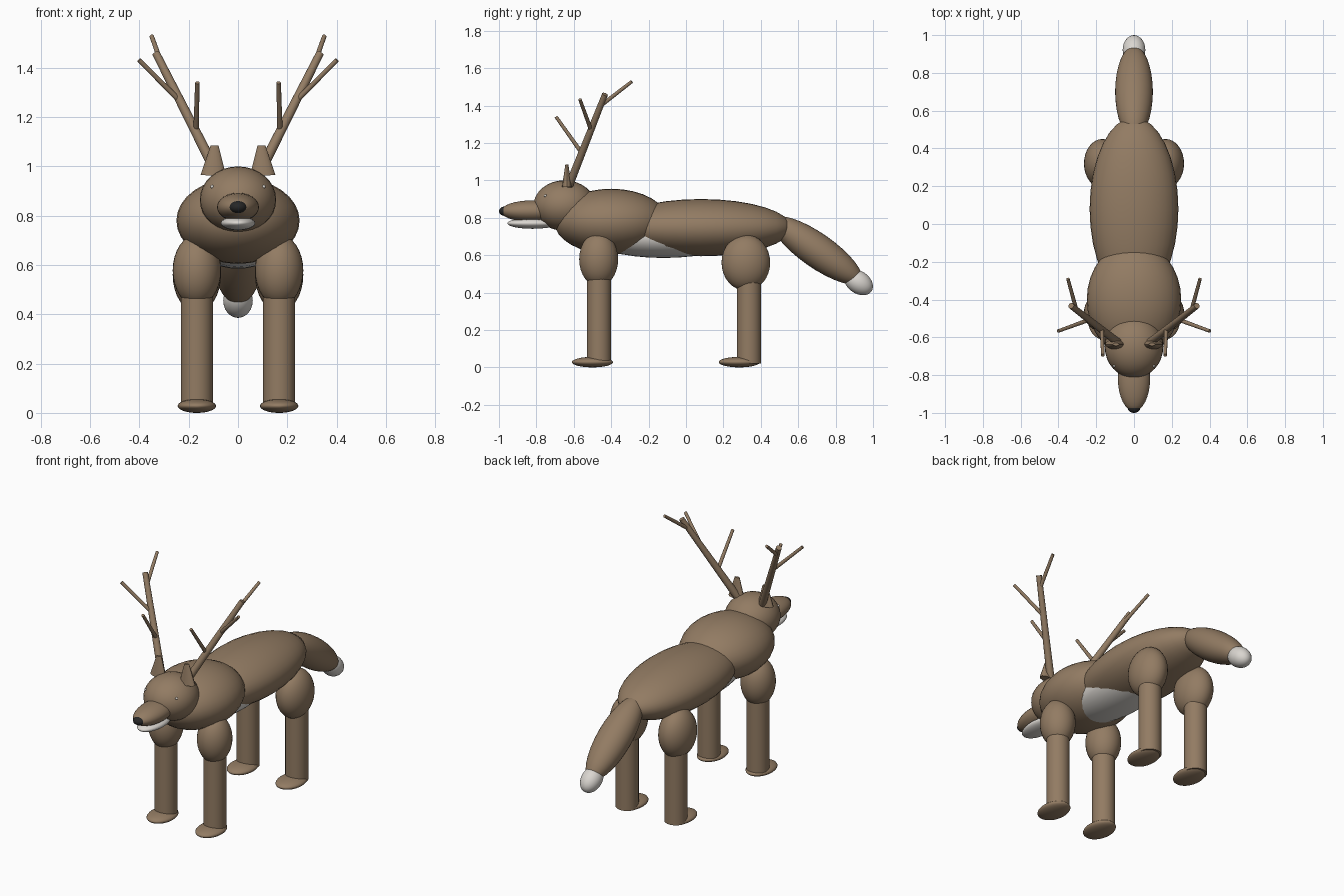
import bpy
import math
from mathutils import Vector

cube = bpy.data.objects.get("Cube")
if cube:
    bpy.data.objects.remove(cube, do_unlink=True)


def material(name, color):
    mat = bpy.data.materials.new(name)
    mat.use_nodes = True
    mat.diffuse_color = (*color, 1)
    mat.node_tree.nodes["Principled BSDF"].inputs["Base Color"].default_value = (*color, 1)
    return mat


fur = material("brown fur", (0.29, 0.2, 0.125))
pale = material("pale fur", (0.7, 0.67, 0.63))
black = material("black nose", (0.02, 0.02, 0.02))


def finish(name, mat):
    obj = bpy.context.object
    obj.name = name
    obj.data.materials.append(mat)
    bpy.ops.object.transform_apply(location=False, rotation=True, scale=True)
    bpy.ops.object.shade_smooth_by_angle(angle=math.radians(40))
    return obj


def ellipsoid(name, center, half, mat=fur, tilt=0):
    """Ellipsoid with its poles along y, pitched about x."""
    bpy.ops.mesh.primitive_uv_sphere_add(segments=32, ring_count=16, radius=1, location=center)
    obj = bpy.context.object
    obj.rotation_euler.x = math.pi / 2
    bpy.ops.object.transform_apply(location=False, rotation=True, scale=False)
    obj.scale = half
    obj.rotation_euler.x = math.radians(tilt)
    return finish(name, mat)


def rod(name, start, end, r1, r2, mat=fur, sides=16, flat=1):
    """Tapered cylinder between two points."""
    a, b = Vector(start), Vector(end)
    d = b - a
    bpy.ops.mesh.primitive_cone_add(vertices=sides, radius1=r1, radius2=r2,
                                    depth=d.length, location=(a + b) / 2)
    obj = bpy.context.object
    obj.scale.y = flat
    obj.rotation_mode = 'QUATERNION'
    obj.rotation_quaternion = Vector((0, 0, 1)).rotation_difference(d)
    return finish(name, mat)


# Torso
ellipsoid("body", (0, 0.08, 0.747), (0.235, 0.485, 0.153))
ellipsoid("chest", (0, -0.4, 0.78), (0.25, 0.305, 0.175))
ellipsoid("belly", (0, -0.12, 0.7), (0.175, 0.4, 0.115), pale)

# Head
ellipsoid("head", (0, -0.65, 0.865), (0.155, 0.165, 0.135))
ellipsoid("muzzle", (0, -0.82, 0.835), (0.085, 0.17, 0.058))
ellipsoid("lower_jaw", (0, -0.82, 0.77), (0.07, 0.135, 0.029), pale)
ellipsoid("nose", (0, -0.968, 0.835), (0.035, 0.032, 0.025), black)

# Tail
ellipsoid("tail", (0, 0.7, 0.625), (0.1, 0.29, 0.092), tilt=-35)
ellipsoid("tail_tip", (0, 0.922, 0.455), (0.06, 0.085, 0.06), pale, tilt=-35)

for side, s in (("left", 1), ("right", -1)):
    # Eyes and ears
    ellipsoid(side + "_eye", (s * 0.105, -0.752, 0.918), (0.007, 0.007, 0.007), pale)
    rod(side + "_ear", (s * 0.1, -0.637, 0.963), (s * 0.095, -0.637, 1.085),
        0.052, 0.016, flat=0.5)

    # Antlers: main beam and three tines
    rod(side + "_antler_beam", (s * 0.08, -0.63, 0.96), (s * 0.333, -0.433, 1.46), 0.022, 0.016)
    tines = (((0.17, -0.56, 1.15), (0.165, -0.695, 1.34)),
             ((0.245, -0.51, 1.275), (0.402, -0.567, 1.432)),
             ((0.305, -0.455, 1.4), (0.35, -0.29, 1.528)))
    for i, (a, b) in enumerate(tines):
        rod(f"{side}_antler_tine_{i + 1}", (s * a[0], *a[1:]), (s * b[0], *b[1:]), 0.011, 0.009)

    # Legs: upper joint, shaft and foot
    x = s * 0.167
    for end, y, joint_y, foot_y, joint_z, half in (
            ("front", -0.465, -0.467, -0.5, 0.578, (0.098, 0.104, 0.145)),
            ("hind", 0.337, 0.32, 0.285, 0.56, (0.098, 0.13, 0.15))):
        ellipsoid(f"{side}_{end}_upper_leg", (x, joint_y, joint_z), half)
        rod(f"{side}_{end}_leg", (x, y, 0.02), (x, y, 0.5), 0.065, 0.065, sides=32)
        ellipsoid(f"{side}_{end}_foot", (x, foot_y, 0.028), (0.078, 0.11, 0.028))
